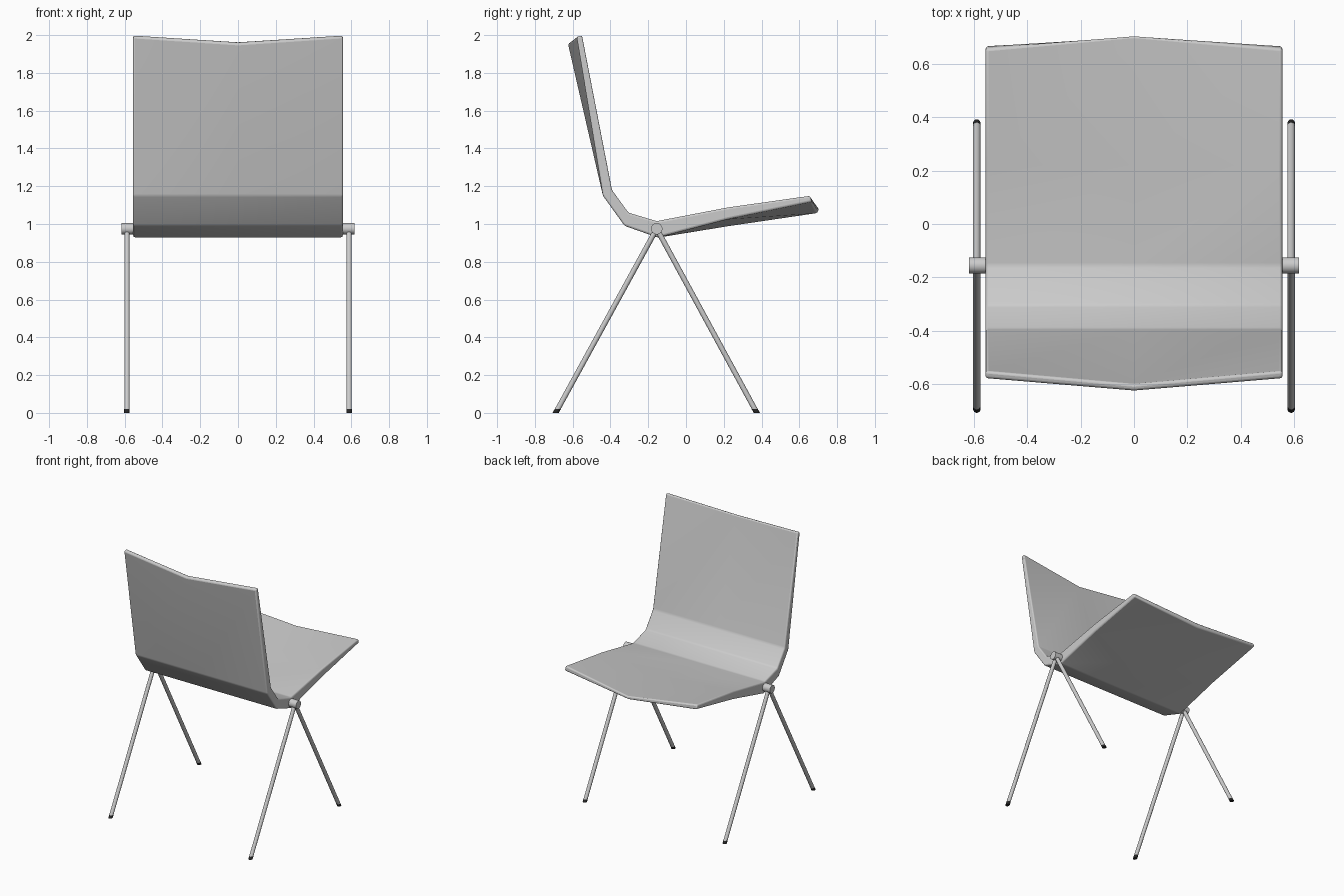
import bpy, bmesh
from math import cos, sin, pi
from mathutils import Vector

if "Cube" in bpy.data.objects:
    bpy.data.objects.remove(bpy.data.objects["Cube"])

# Shell profiles (y, z): at the raised sides and along the centre fold
BEND_IN = [(-0.392, 1.18), (-0.305, 1.06), (-0.155, 1.015)]
BEND_OUT = [(-0.44, 1.15), (-0.325, 0.99), (-0.148, 0.928)]
SIDE_IN = [(-0.55, 2.0)] + BEND_IN + [(0.22, 1.088), (0.655, 1.15)]
SIDE_OUT = [(-0.578, 1.992)] + BEND_OUT + [(0.22, 1.025), (0.668, 1.118)]
MID_IN = [(-0.60, 1.965)] + BEND_IN + [(0.22, 1.048), (0.705, 1.085)]
MID_OUT = [(-0.625, 1.955)] + BEND_OUT + [(0.22, 0.988), (0.695, 1.058)]


def finish(name, bm, angle=0.6):
    bmesh.ops.recalc_face_normals(bm, faces=bm.faces)
    me = bpy.data.meshes.new(name)
    bm.to_mesh(me)
    bm.free()
    ob = bpy.data.objects.new(name, me)
    bpy.context.collection.objects.link(ob)
    bpy.ops.object.select_all(action='DESELECT')
    ob.select_set(True)
    bpy.context.view_layer.objects.active = ob
    bpy.ops.object.shade_smooth_by_angle(angle=angle)
    return ob


# One-piece seat and backrest, folded along the centre line
bm = bmesh.new()
rings = []
for x, inner, outer in ((-0.555, SIDE_IN, SIDE_OUT), (0, MID_IN, MID_OUT), (0.555, SIDE_IN, SIDE_OUT)):
    rings.append([bm.verts.new((x, y, z)) for y, z in inner + outer[::-1]])
n = len(rings[0])
for a, b in zip(rings, rings[1:]):
    for i in range(n):
        j = (i + 1) % n
        bm.faces.new((a[i], a[j], b[j], b[i]))
for r in (rings[0], rings[-1]):
    for i in range(n // 2 - 1):
        bm.faces.new((r[i], r[i + 1], r[n - 2 - i], r[n - 1 - i]))
shell = finish("seat_and_backrest", bm, 0.8)
bev = shell.modifiers.new("soft_edges", 'BEVEL')
bev.width = 0.01
bev.segments = 3
bev.limit_method = 'ANGLE'
bev.angle_limit = 0.35

black = bpy.data.materials.new("foot_black")
black.diffuse_color = (0.02, 0.02, 0.02, 1)
black.use_nodes = True
black.node_tree.nodes["Principled BSDF"].inputs["Base Color"].default_value = black.diffuse_color


def strut(name, x, y_foot, z0, z1, radius, sides=20):
    """Round bar on the line from foot to pivot, cut level at z0 and z1."""
    foot = Vector((x, y_foot, 0))
    d = (Vector((x, -0.155, 0.975)) - foot).normalized()
    side = Vector((1, 0, 0))
    up = d.cross(side)
    bm = bmesh.new()
    ends = []
    for z in (z0, z1):
        ring = []
        for k in range(sides):
            t = 2 * pi * k / sides
            p = foot + radius * (cos(t) * side + sin(t) * up)
            ring.append(bm.verts.new(p + d * ((z - p.z) / d.z)))
        bm.faces.new(ring)
        ends.append(ring)
    for k in range(sides):
        j = (k + 1) % sides
        bm.faces.new((ends[0][k], ends[0][j], ends[1][j], ends[1][k]))
    return finish(name, bm)


for label, s in (("left", -1), ("right", 1)):
    # Pivot hub on each side of the shell
    bpy.ops.mesh.primitive_cylinder_add(vertices=32, radius=0.03, depth=0.068,
                                        location=(s * 0.583, -0.155, 0.975), rotation=(0, pi / 2, 0))
    hub = bpy.context.object
    hub.name = label + "_pivot"
    bpy.ops.object.shade_smooth_by_angle()
    # Splayed legs with dark feet
    for end, y in (("front", 0.375), ("back", -0.69)):
        strut(f"{label}_{end}_leg", s * 0.588, y, 0.018, 0.965, 0.014)
        tip = strut(f"{label}_{end}_foot", s * 0.588, y, 0, 0.02, 0.0145)
        tip.data.materials.append(black)
